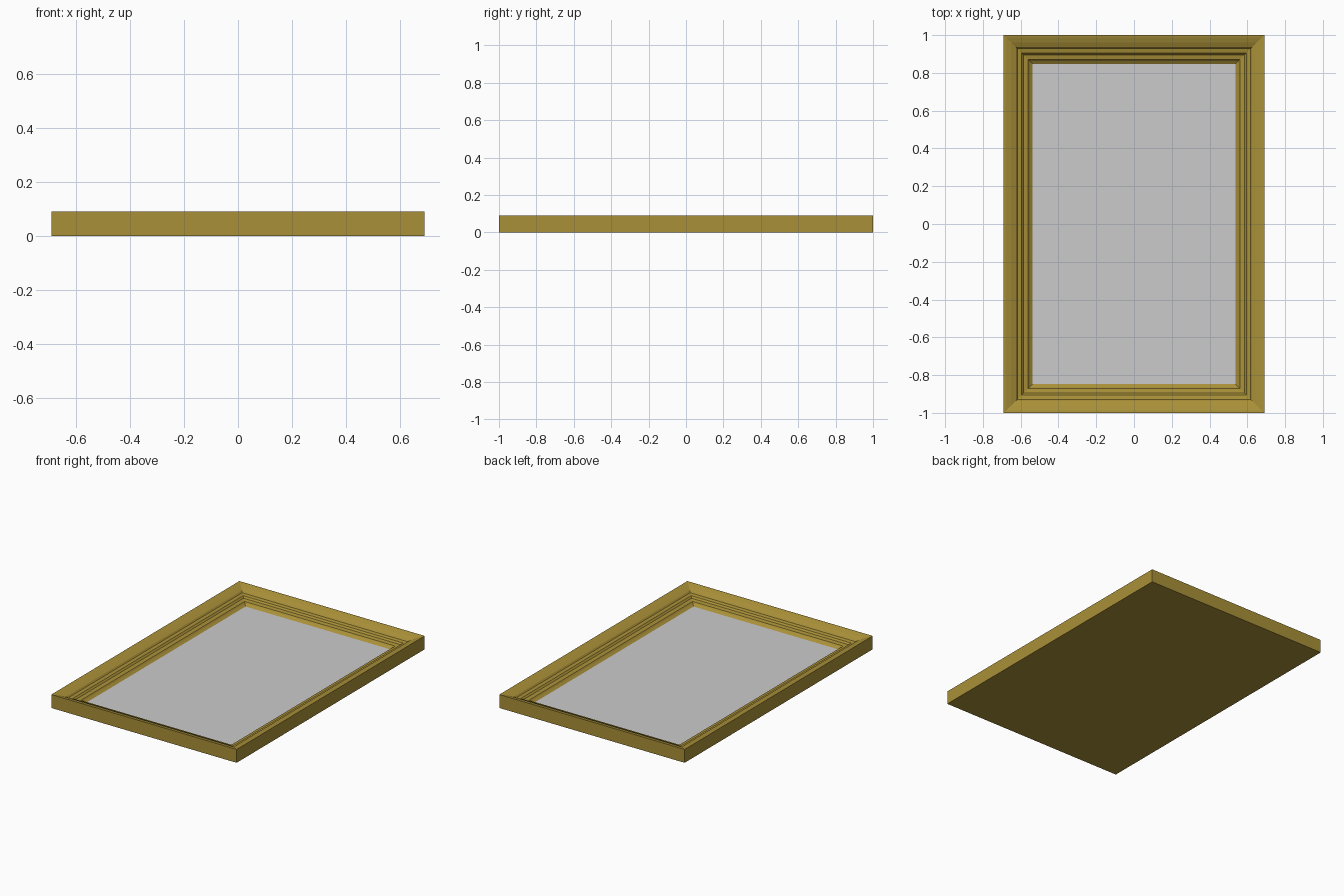
import bpy
import bmesh

if "Cube" in bpy.data.objects:
    bpy.data.objects.remove(bpy.data.objects["Cube"])

HX, HY = 0.69, 1.0  # outer half sizes

brown = bpy.data.materials.new("dark_gold_wood")
brown.diffuse_color = (0.40, 0.28, 0.04, 1)
brown.use_nodes = True
brown.node_tree.nodes["Principled BSDF"].inputs["Base Color"].default_value = brown.diffuse_color

# Moulding section: (inset from the outer edge, height)
PROFILE = [(0, 0), (0, 0.09), (0.012, 0.088), (0.04, 0.079), (0.064, 0.068),
           (0.072, 0.058), (0.094, 0.053), (0.104, 0.042), (0.13, 0.037),
           (0.138, 0.028), (0.153, 0.018)]


def finish(name, bm, mat=None):
    bmesh.ops.recalc_face_normals(bm, faces=bm.faces)
    mesh = bpy.data.meshes.new(name)
    bm.to_mesh(mesh)
    bm.free()
    obj = bpy.data.objects.new(name, mesh)
    bpy.context.collection.objects.link(obj)
    if mat:
        mesh.materials.append(mat)
    return obj


def ring(bm, inset, z):
    return [bm.verts.new((sx * (HX - inset), sy * (HY - inset), z))
            for sx, sy in ((-1, -1), (1, -1), (1, 1), (-1, 1))]


# Mitred frame with a closed back
bm = bmesh.new()
rings = [ring(bm, d, z) for d, z in PROFILE]
for a, b in zip(rings, rings[1:]):
    for i in range(4):
        j = (i + 1) % 4
        bm.faces.new((a[i], a[j], b[j], b[i]))
bm.faces.new(rings[0][::-1])
finish("frame", bm, brown)

# Flat grey panel filling the opening
bm = bmesh.new()
bm.faces.new(ring(bm, *PROFILE[-1]))
panel = finish("picture_panel", bm)
